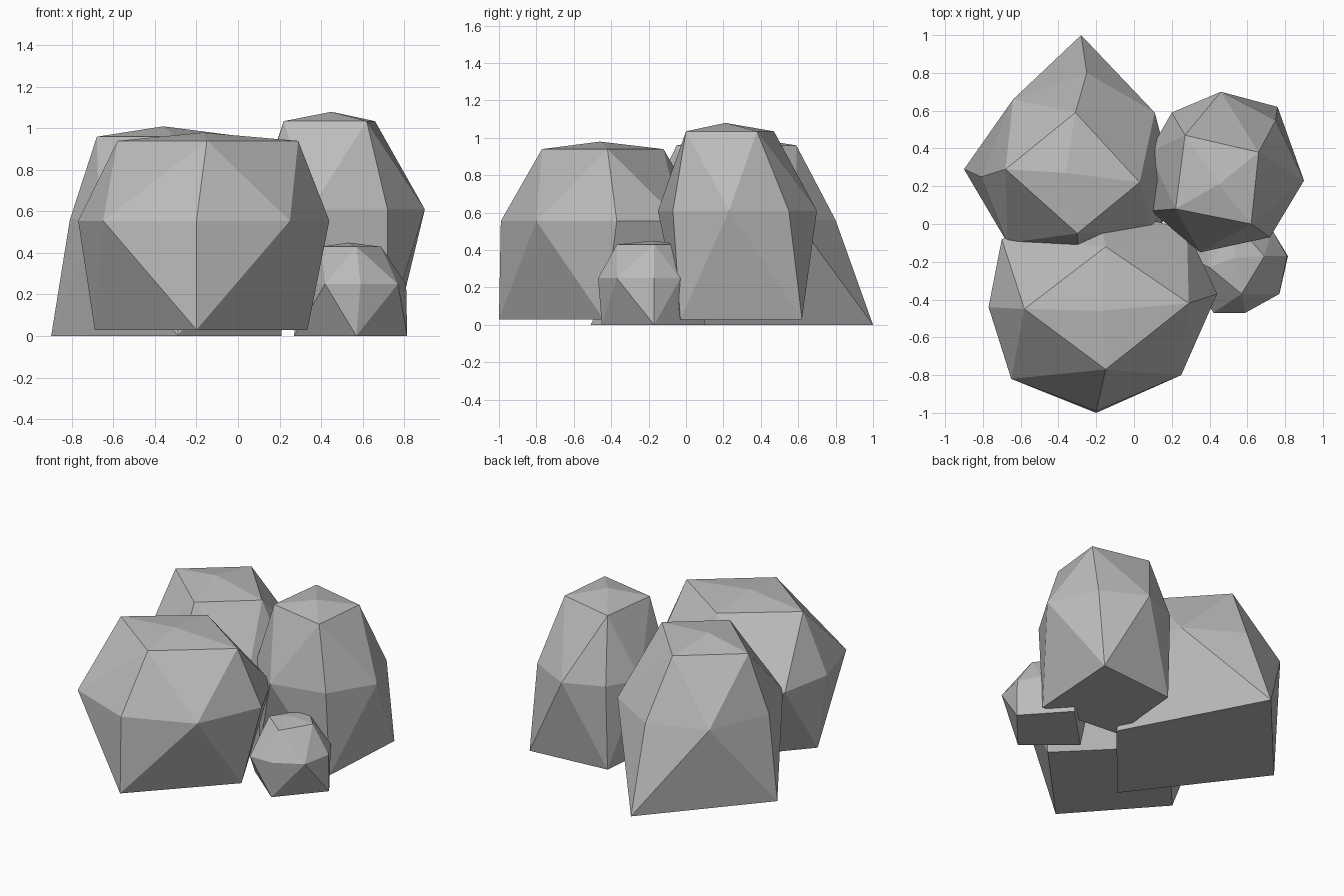
import bpy
import bmesh

default_cube = bpy.data.objects.get("Cube")
if default_cube:
    bpy.data.objects.remove(default_cube, do_unlink=True)

# Single stone colour
stone = bpy.data.materials.new("stone_grey")
stone.use_nodes = True
colour = (0.5, 0.5, 0.5, 1.0)
stone.diffuse_color = colour
shader = stone.node_tree.nodes["Principled BSDF"]
shader.inputs["Base Color"].default_value = colour
shader.inputs["Roughness"].default_value = 0.9


def make_boulder(name, peak, crown, waist, base):
    """Chisel a faceted boulder: a tight skin over three level outlines and a peak.

    Each outline is a pair: its height, then its corner points seen from above.
    """
    bm = bmesh.new()
    bm.verts.new(peak)
    for height, corners in (crown, waist, base):
        for x, y in corners:
            bm.verts.new((x, y, height))

    skin = bmesh.ops.convex_hull(bm, input=bm.verts[:], use_existing_faces=False)
    leftovers = set(skin["geom_interior"]) | set(skin["geom_unused"])
    loose = [v for v in leftovers if isinstance(v, bmesh.types.BMVert)]
    bmesh.ops.delete(bm, geom=loose, context="VERTS")

    # Merge coplanar triangles such as the flat underside
    bmesh.ops.dissolve_limit(bm, angle_limit=0.01, verts=bm.verts[:], edges=bm.edges[:])
    bmesh.ops.recalc_face_normals(bm, faces=bm.faces[:])

    mesh = bpy.data.meshes.new(name)
    bm.to_mesh(mesh)
    bm.free()
    mesh.materials.append(stone)
    boulder = bpy.data.objects.new(name, mesh)
    bpy.context.scene.collection.objects.link(boulder)
    return boulder


# Broad boulder at the front
make_boulder(
    "front_boulder",
    peak=(-.17, -.46, .98),
    crown=(.94, [(-.58, -.45), (-.15, -.77), (.29, -.42), (-.15, -.12)]),
    waist=(.555, [(-.77, -.44), (-.65, -.82), (-.2, -.99), (.25, -.8),
                  (.44, -.37), (.28, -.03), (-.2, .1), (-.7, -.08)]),
    base=(.03, [(-.69, -.45), (-.2, -1), (.335, -.44), (-.2, .1)]),
)

# Wide-footed boulder at the back
make_boulder(
    "back_boulder",
    peak=(-.36, .27, 1.01),
    crown=(.96, [(-.68, .29), (-.31, .59), (.03, .22), (-.3, -.05)]),
    waist=(.56, [(-.81, .25), (-.64, .66), (-.25, .8), (.11, .59),
                 (.2, .25), (.1, -.03), (-.33, -.12), (-.67, -.1)]),
    base=(0, [(-.9, .29), (-.28, 1), (.21, .08), (-.29, -.51)]),
)

# Tall boulder on the left
make_boulder(
    "tall_boulder",
    peak=(.45, .21, 1.08),
    crown=(1.035, [(.27, .47), (.66, .38), (.62, 0), (.22, .08)]),
    waist=(.61, [(.2, .59), (.46, .7), (.75, .55), (.9, .23),
                 (.72, -.07), (.35, -.15), (.09, .07), (.08, .38)]),
    base=(.03, [(.2, .57), (.76, .62), (.72, -.03), (.15, .02)]),
)

# Small rock tucked in the front left gap
make_boulder(
    "small_rock",
    peak=(.53, -.18, .45),
    crown=(.43, [(.69, -.17), (.57, -.37), (.4, -.23), (.54, 0)]),
    waist=(.25, [(.81, -.17), (.77, -.37), (.59, -.47), (.42, -.47),
                 (.3, -.18), (.38, .05), (.58, .1), (.73, -.03)]),
    base=(0, [(.815, -.17), (.57, -.45), (.27, -.2), (.57, .1)]),
)
